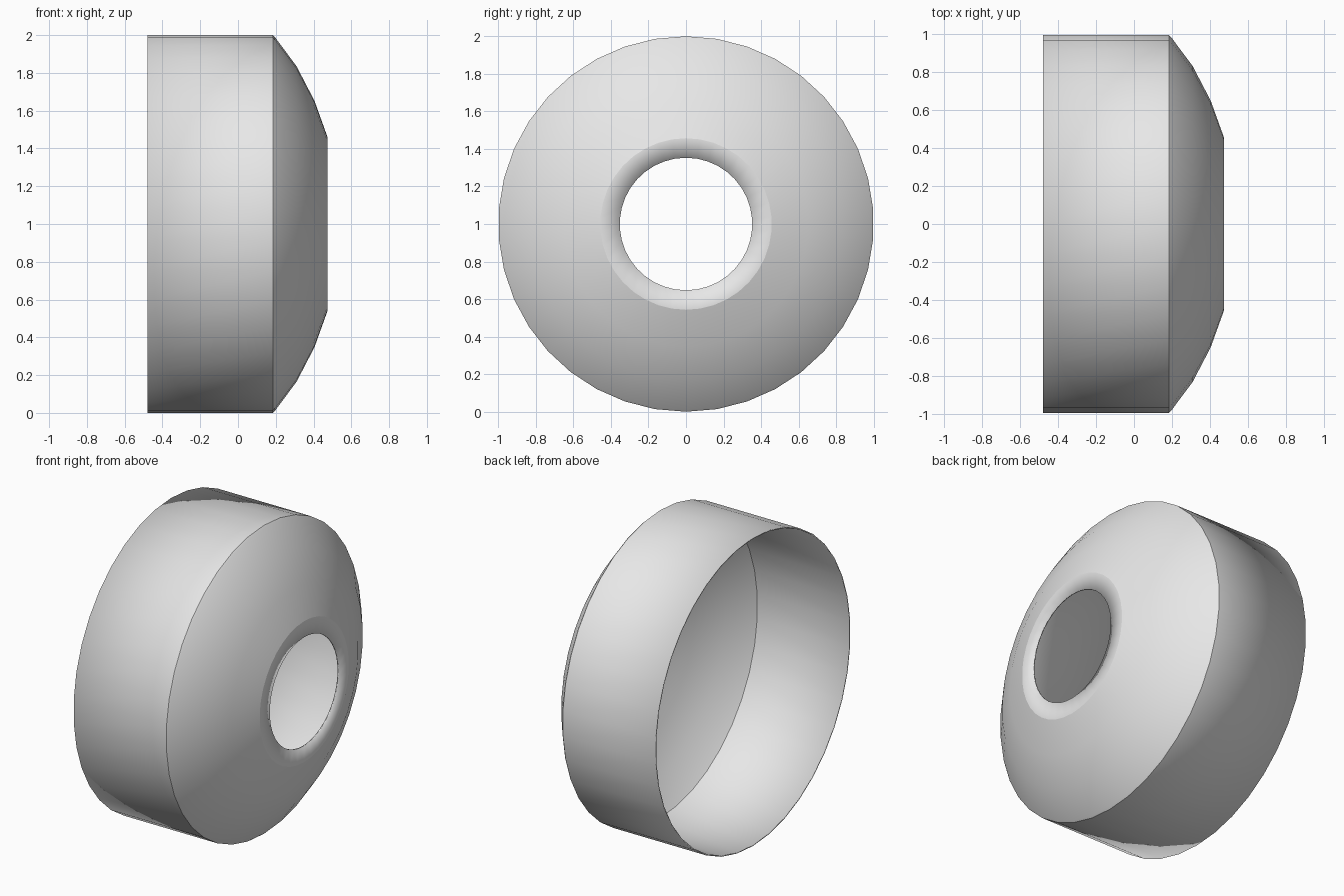
import bpy
import bmesh
import math
from mathutils import Matrix

cube = bpy.data.objects.get("Cube")
if cube:
    bpy.data.objects.remove(cube, do_unlink=True)

SIDES = 38

# Plain grey material
grey = bpy.data.materials.new("light_grey")
grey.use_nodes = True
colour = (0.8, 0.8, 0.8, 1)
grey.diffuse_color = colour
grey.node_tree.nodes["Principled BSDF"].inputs["Base Color"].default_value = colour

# Outer profile (x along the axis, radius): open rim, wall, dome, flat ring at the hole
profile = [(-0.48, 1), (0.185, 1), (0.195, 0.99), (0.31, 0.835),
           (0.405, 0.652), (0.475, 0.457), (0.475, 0.353)]

# Spin the profile around the x axis, starting at the top
bm = bmesh.new()
rings = []
for x, r in profile:
    ring = []
    for i in range(SIDES):
        a = math.tau * i / SIDES
        ring.append(bm.verts.new((x, r * math.sin(a), r * math.cos(a))))
    rings.append(ring)
for a, b in zip(rings, rings[1:]):
    for i in range(SIDES):
        j = (i + 1) % SIDES
        bm.faces.new((a[i], a[j], b[j], b[i]))
bmesh.ops.recalc_face_normals(bm, faces=bm.faces)
# Make sure the wall faces outwards
bm.faces.ensure_lookup_table()
wall = bm.faces[0]
centre = wall.calc_center_median()
if wall.normal.y * centre.y + wall.normal.z * centre.z < 0:
    bmesh.ops.reverse_faces(bm, faces=bm.faces)
bmesh.ops.transform(bm, matrix=Matrix.Translation((0, 0, 1)), verts=bm.verts)

mesh = bpy.data.meshes.new("domed_cap")
bm.to_mesh(mesh)
bm.free()
mesh.materials.append(grey)
cap = bpy.data.objects.new("domed_cap", mesh)
bpy.context.collection.objects.link(cap)

# Smooth wall and dome, crisp edges at the shoulder and ring
bpy.ops.object.select_all(action="DESELECT")
cap.select_set(True)
bpy.context.view_layer.objects.active = cap
bpy.ops.object.shade_smooth_by_angle(angle=math.radians(15))

# Thin shell thickness, added inwards
shell = cap.modifiers.new("shell", "SOLIDIFY")
shell.thickness = 0.008
shell.offset = -1
